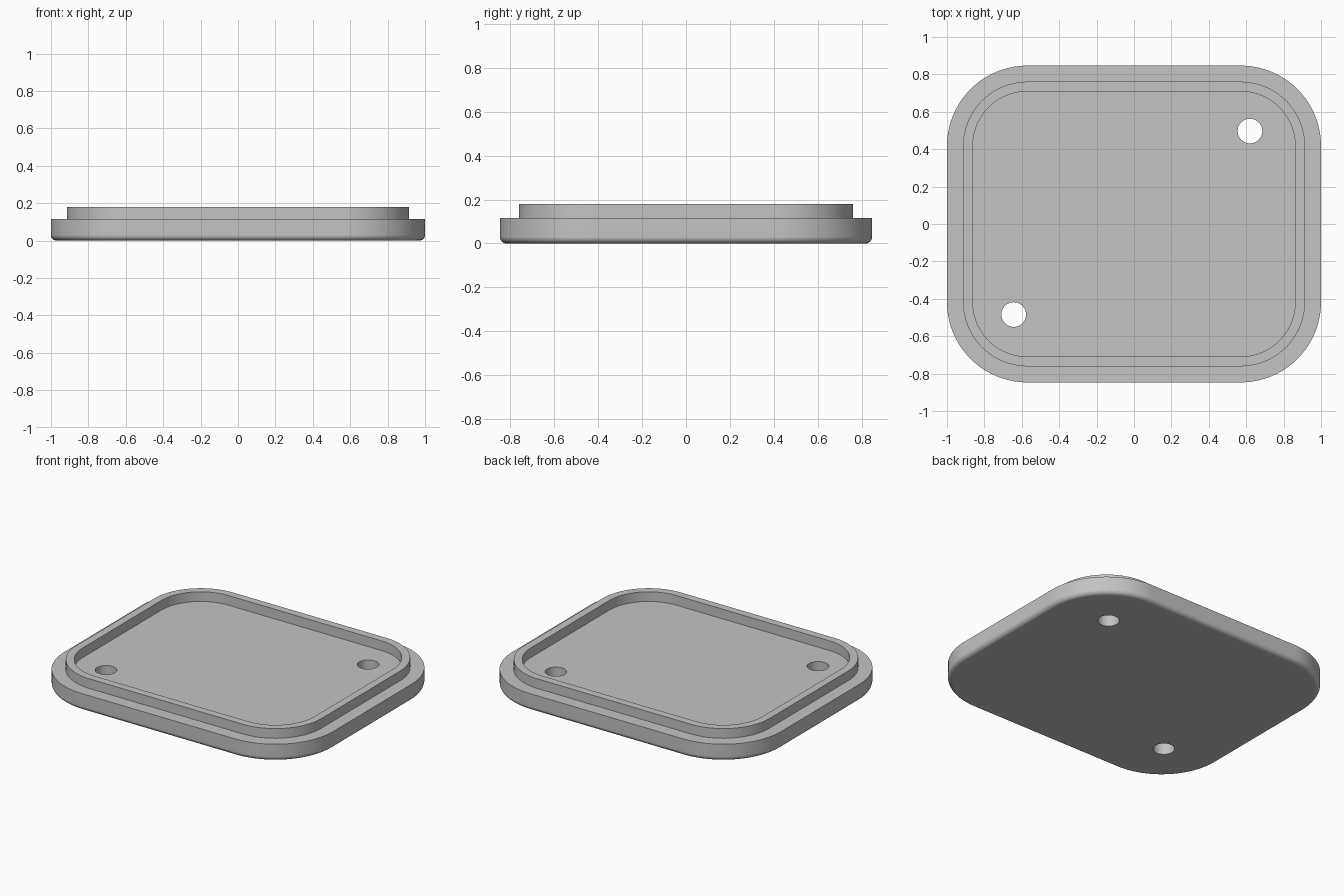
import bpy
import bmesh
import math

HALF_X, HALF_Y, CORNER = 1.0, 0.847, 0.43
BASE_TOP, LIP_TOP, FILLET = 0.115, 0.18, 0.03
LIP_OUT, LIP_IN = 0.086, 0.138
HOLE_RADIUS = 0.066
HOLES = [(0.62, 0.497), (-0.643, -0.484)]
SEGMENTS = 20

default_cube = bpy.data.objects.get("Cube")
if default_cube:
    bpy.data.objects.remove(default_cube, do_unlink=True)

# Single grey plastic
grey = bpy.data.materials.new("grey plastic")
grey.use_nodes = True
grey.diffuse_color = (0.55, 0.55, 0.55, 1)
grey.node_tree.nodes["Principled BSDF"].inputs["Base Color"].default_value = grey.diffuse_color


def rounded_ring(bm, inset, z):
    """Rounded rectangle of vertices, offset inwards from the outline."""
    radius = CORNER - inset
    ring = []
    for corner, (sx, sy) in enumerate([(1, 1), (-1, 1), (-1, -1), (1, -1)]):
        cx, cy = sx * (HALF_X - CORNER), sy * (HALF_Y - CORNER)
        for i in range(SEGMENTS + 1):
            a = math.pi / 2 * (corner + i / SEGMENTS)
            ring.append(bm.verts.new((cx + radius * math.cos(a), cy + radius * math.sin(a), z)))
    return ring


# Wall section as (inset, height): bottom fillet, side, ledge, raised lip, floor
profile = []
for i in range(7):
    a = math.pi / 2 * i / 6
    profile.append((FILLET * (1 - math.sin(a)), FILLET * (1 - math.cos(a))))
profile += [(0, BASE_TOP), (LIP_OUT, BASE_TOP), (LIP_OUT, LIP_TOP),
            (LIP_IN, LIP_TOP), (LIP_IN, BASE_TOP)]

# Tray lid lofted through the section
bm = bmesh.new()
rings = [rounded_ring(bm, inset, z) for inset, z in profile]
for lower, upper in zip(rings, rings[1:]):
    for i in range(len(lower)):
        j = (i + 1) % len(lower)
        bm.faces.new((lower[i], lower[j], upper[j], upper[i]))
bm.faces.new(rings[0][::-1])
bm.faces.new(rings[-1])
bmesh.ops.recalc_face_normals(bm, faces=bm.faces)
mesh = bpy.data.meshes.new("lid")
bm.to_mesh(mesh)
bm.free()
mesh.materials.append(grey)
lid = bpy.data.objects.new("lid", mesh)
bpy.context.collection.objects.link(lid)

# Two screw holes through the floor
for x, y in HOLES:
    bpy.ops.mesh.primitive_cylinder_add(vertices=40, radius=HOLE_RADIUS, depth=0.6, location=(x, y, 0))
    cutter = bpy.context.object
    cutter.name = "hole_cutter"
    cutter.hide_render = True
    cutter.data.materials.append(grey)
    bpy.ops.object.select_all(action="DESELECT")
    lid.select_set(True)
    bpy.context.view_layer.objects.active = lid
    cut = lid.modifiers.new("screw_hole", "BOOLEAN")
    cut.operation = "DIFFERENCE"
    cut.solver = "EXACT"
    cut.object = cutter
    bpy.ops.object.modifier_apply(modifier=cut.name)
    bpy.data.objects.remove(cutter, do_unlink=True)

# Smooth corners and fillet, crisp ledges
bpy.ops.object.shade_smooth_by_angle(angle=math.radians(35))
flat = lid.modifiers.new("flat_faces", "WEIGHTED_NORMAL")
flat.keep_sharp = True
